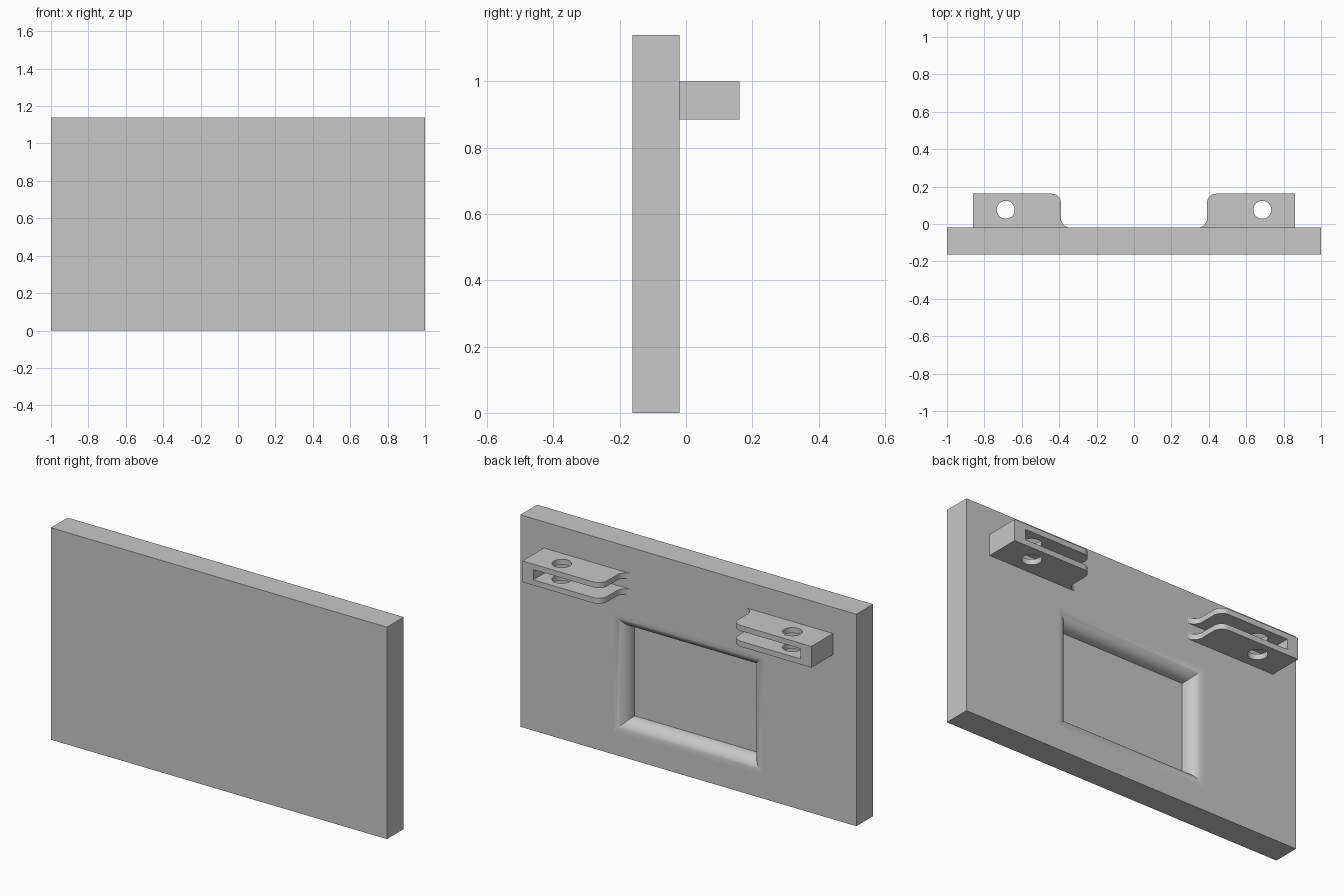
import bpy, bmesh
from math import sin, cos, pi, radians
from mathutils import Matrix

if "Cube" in bpy.data.objects:
    bpy.data.objects.remove(bpy.data.objects["Cube"])

# single flat colour
grey = bpy.data.materials.new("light grey")
grey.use_nodes = True
tone = (0.58, 0.58, 0.58, 1)
grey.diffuse_color = tone
grey.node_tree.nodes["Principled BSDF"].inputs["Base Color"].default_value = tone

FRONT, BACK, HEIGHT = -0.162, -0.02, 1.14


def make_object(name, bm):
    bmesh.ops.recalc_face_normals(bm, faces=bm.faces)
    mesh = bpy.data.meshes.new(name)
    bm.to_mesh(mesh)
    bm.free()
    mesh.materials.append(grey)
    ob = bpy.data.objects.new(name, mesh)
    bpy.context.collection.objects.link(ob)
    return ob


def smooth(ob):
    bpy.ops.object.select_all(action='DESELECT')
    ob.select_set(True)
    bpy.context.view_layer.objects.active = ob
    bpy.ops.object.shade_smooth_by_angle(angle=radians(30))
    for face in ob.data.polygons:
        if face.area > 0.05:
            face.use_smooth = False


def cut(ob, cutter):
    bpy.context.view_layer.objects.active = ob
    mod = ob.modifiers.new("cut", 'BOOLEAN')
    mod.object = cutter
    mod.operation = 'DIFFERENCE'
    mod.solver = 'EXACT'
    bpy.ops.object.modifier_apply(modifier=mod.name)
    bpy.data.objects.remove(cutter)


# plate: rectangular rings from the front face, round the back, into the recess
def panel():
    bm = bmesh.new()

    def ring(half, low, high, y):
        return [bm.verts.new((x, y, z)) for x, z in
                ((-half, low), (half, low), (half, high), (-half, high))]

    rings = [ring(1, 0, HEIGHT, FRONT), ring(1, 0, HEIGHT, BACK)]
    half, low, high, radius, steps = 0.372, 0.198, 0.688, 0.071, 10
    for i in range(steps + 1):
        a = pi / 2 * i / steps
        out = radius * (1 - sin(a))
        rings.append(ring(half + out, low - out, high + out,
                          BACK - radius * (1 - cos(a))))
    rings.append(ring(half, low, high, BACK - 0.075))
    for a, b in zip(rings, rings[1:]):
        for i in range(4):
            j = (i + 1) % 4
            bm.faces.new((a[i], a[j], b[j], b[i]))
    bm.faces.new(rings[0])
    bm.faces.new(rings[-1])
    smooth(make_object("panel", bm))


# forked hinge bracket with a rounded inner end and a pin hole
def bracket(name, side):
    r, steps, bury = 0.05, 8, BACK - 0.01
    outline = [(0.34, bury), (0.86, bury), (0.86, 0.162)]
    for i in range(steps + 1):
        a = pi / 2 * (1 + i / steps)
        outline.append((0.44 + r * cos(a), 0.112 + r * sin(a)))
    for i in range(steps + 1):
        a = -pi / 2 * i / steps
        outline.append((0.34 + r * cos(a), 0.03 + r * sin(a)))
    bm = bmesh.new()
    base = bm.faces.new([bm.verts.new((side * x, y, 0.885)) for x, y in outline])
    top = bmesh.ops.extrude_face_region(bm, geom=[base])["geom"]
    bmesh.ops.translate(bm, vec=(0, 0, 0.114),
                        verts=[v for v in top if isinstance(v, bmesh.types.BMVert)])
    ob = make_object(name, bm)

    # slot between the two tabs
    bm = bmesh.new()
    bmesh.ops.create_cube(bm, size=1, matrix=Matrix.Translation((side * 0.495, 0.1, 0.942))
                          @ Matrix.Diagonal((0.6, 0.4, 0.055, 1)))
    cut(ob, make_object("slot_cutter", bm))

    # pin hole
    bm = bmesh.new()
    bmesh.ops.create_cone(bm, cap_ends=True, segments=32, radius1=0.048, radius2=0.048,
                          depth=0.4, matrix=Matrix.Translation((side * 0.686, 0.076, 0.94)))
    cut(ob, make_object("pin_cutter", bm))
    smooth(ob)


panel()
bracket("left_bracket", 1)
bracket("right_bracket", -1)
